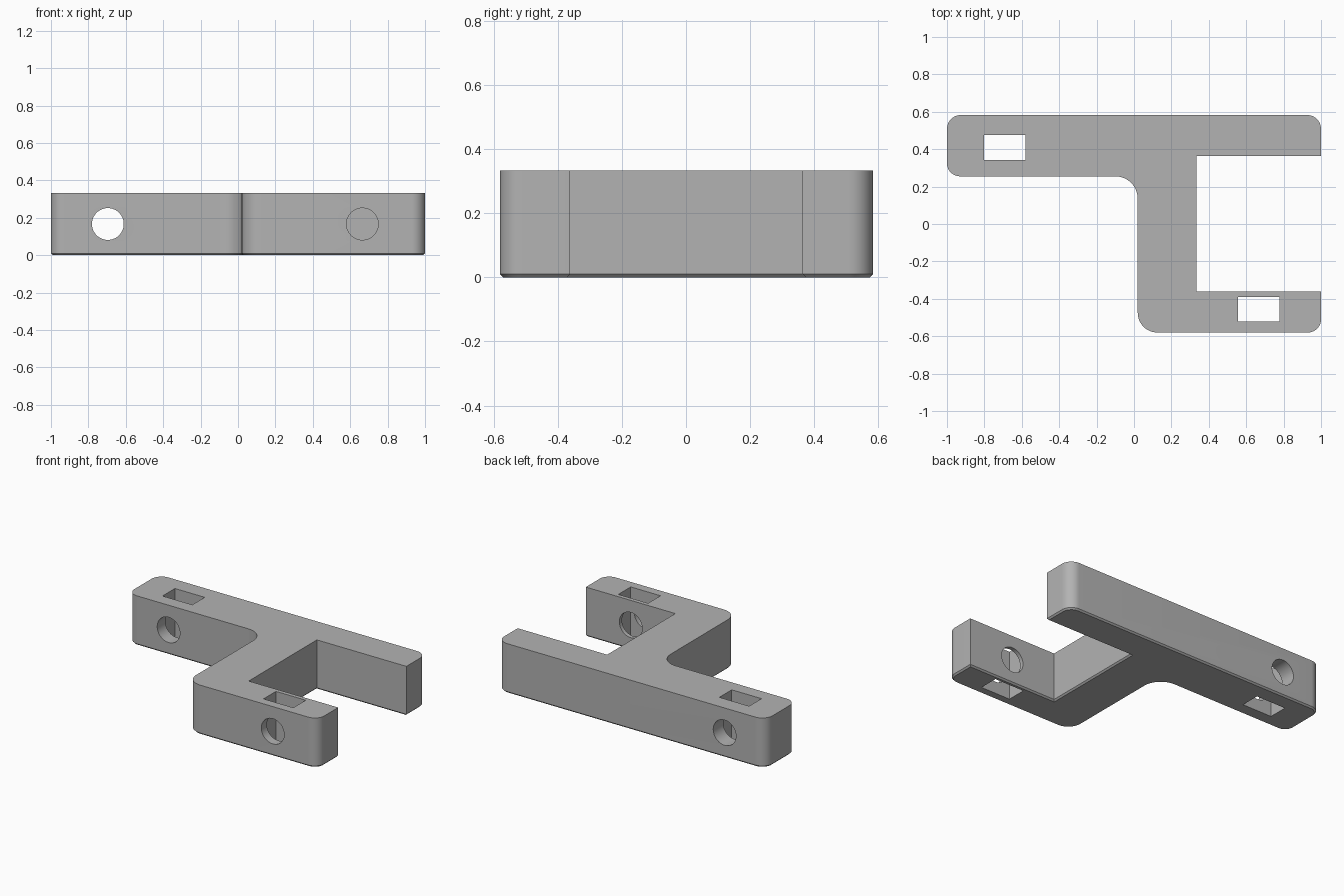
import bpy, bmesh, math
from mathutils import Vector

cube = bpy.data.objects.get("Cube")
if cube:
    bpy.data.objects.remove(cube, do_unlink=True)

HEIGHT, CHAMFER, SEGMENTS = 0.333, 0.01, 12

grey = bpy.data.materials.new("plain grey")
grey.use_nodes = True
grey.diffuse_color = (0.45, 0.45, 0.45, 1)
grey.node_tree.nodes["Principled BSDF"].inputs["Base Color"].default_value = grey.diffuse_color

# Counter-clockwise outline: x, y, corner radius
OUTLINE = [
    (0.02, -0.58, 0.105), (1, -0.58, 0.07), (1, -0.362, 0), (0.333, -0.362, 0),
    (0.333, 0.364, 0), (1, 0.364, 0), (1, 0.583, 0.075), (-1, 0.583, 0.075),
    (-1, 0.255, 0.07), (0.02, 0.255, 0.12),
]


def rounded_outline(inset):
    """Outline moved inwards, with its corners rounded to arcs."""
    points = []
    for i, (x, y, radius) in enumerate(OUTLINE):
        corner = Vector((x, y))
        a = (corner - Vector(OUTLINE[i - 1][:2])).normalized()
        b = (Vector(OUTLINE[(i + 1) % len(OUTLINE)][:2]) - corner).normalized()
        turn = 1 if a.x * b.y - a.y * b.x > 0 else -1
        inward = Vector((-a.y, a.x)) + Vector((-b.y, b.x))
        corner += inward * inset
        if radius == 0:
            points.append(corner)
            continue
        r = radius - turn * inset
        centre = corner + (b - a) * r
        for k in range(SEGMENTS + 1):
            t = math.pi / 2 * k / SEGMENTS
            points.append(centre - b * r * math.cos(t) + a * r * math.sin(t))
    return points


# Bracket body, chamfered along the bottom
bm = bmesh.new()
loops = [[bm.verts.new((p.x, p.y, z)) for p in rounded_outline(inset)]
         for inset, z in ((CHAMFER, 0), (0, CHAMFER), (0, HEIGHT))]
bm.faces.new(loops[0][::-1])
bm.faces.new(loops[-1])
for low, high in zip(loops, loops[1:]):
    for i in range(len(low)):
        j = (i + 1) % len(low)
        bm.faces.new((low[i], low[j], high[j], high[i]))
mesh = bpy.data.meshes.new("bracket_body")
bm.to_mesh(mesh)
bm.free()
mesh.materials.append(grey)
body = bpy.data.objects.new("bracket_body", mesh)
bpy.context.collection.objects.link(body)


def cut(cutter, name):
    cutter.name = name
    cutter.data.materials.append(grey)
    cutter.hide_render = True
    mod = body.modifiers.new(name, "BOOLEAN")
    mod.operation = "DIFFERENCE"
    mod.solver = "EXACT"
    mod.object = cutter
    bpy.context.view_layer.objects.active = body
    bpy.ops.object.modifier_apply(modifier=name)
    bpy.data.objects.remove(cutter, do_unlink=True)


# Upright slot and cross hole in each arm
for side, x, y, hole_x in (("back", -0.692, 0.409, -0.696), ("front", 0.666, -0.455, 0.665)):
    bpy.ops.mesh.primitive_cube_add(size=1, location=(x, y, HEIGHT / 2))
    slot = bpy.context.object
    slot.scale = (0.222, 0.132, 1)
    bpy.context.view_layer.update()
    cut(slot, side + "_slot_cutter")
    bpy.ops.mesh.primitive_cylinder_add(vertices=48, radius=0.085, depth=0.5,
                                        location=(hole_x, y, HEIGHT / 2),
                                        rotation=(math.pi / 2, 0, 0))
    cut(bpy.context.object, side + "_hole_cutter")

# Smooth rounded corners, keep hard edges
bpy.ops.object.select_all(action="DESELECT")
body.select_set(True)
bpy.context.view_layer.objects.active = body
bpy.ops.object.shade_smooth_by_angle(angle=math.radians(25))
